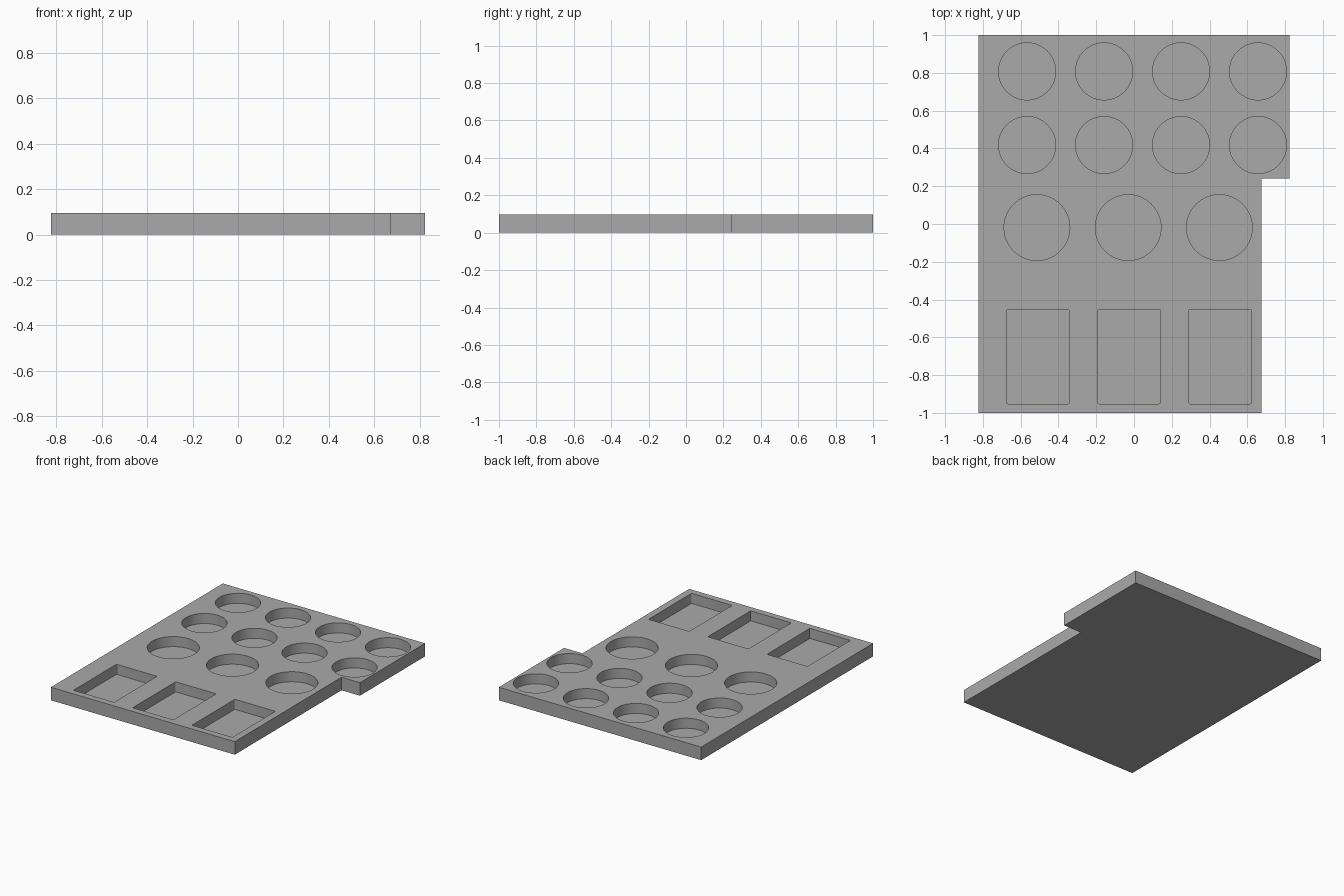
import bpy, bmesh
from mathutils import Matrix

TOP, FLOOR = 0.096, 0.022

cube = bpy.data.objects.get("Cube")
if cube:
    bpy.data.objects.remove(cube, do_unlink=True)

grey = bpy.data.materials.new("plain grey")
grey.use_nodes = True
grey.diffuse_color = (0.4, 0.4, 0.4, 1)
grey.node_tree.nodes["Principled BSDF"].inputs["Base Color"].default_value = (0.4, 0.4, 0.4, 1)


def make_object(name, bm):
    mesh = bpy.data.meshes.new(name)
    bmesh.ops.recalc_face_normals(bm, faces=bm.faces)
    bm.to_mesh(mesh)
    bm.free()
    mesh.materials.append(grey)
    obj = bpy.data.objects.new(name, mesh)
    bpy.context.collection.objects.link(obj)
    return obj


# Tray slab: rectangle with a notch at the front left corner
outline = [(-0.824, -1), (0.674, -1), (0.674, 0.242), (0.824, 0.242), (0.824, 1), (-0.824, 1)]
bm = bmesh.new()
base = bm.faces.new([bm.verts.new((x, y, 0)) for x, y in outline])
walls = bmesh.ops.extrude_face_region(bm, geom=[base])
bmesh.ops.translate(bm, vec=(0, 0, TOP), verts=[v for v in walls["geom"] if isinstance(v, bmesh.types.BMVert)])
tray = make_object("tray", bm)

# Pocket cutters, from the pocket floor to above the slab
bm = bmesh.new()
depth = 0.2
mid = FLOOR + depth / 2


def round_pocket(x, y, radius):
    bmesh.ops.create_cone(bm, cap_ends=True, segments=64, radius1=radius, radius2=radius,
                          depth=depth, matrix=Matrix.Translation((x, y, mid)))


def square_pocket(x, y, width, length):
    place = Matrix.Translation((x, y, mid)) @ Matrix.Diagonal((width, length, depth, 1))
    verts = bmesh.ops.create_cube(bm, size=1, matrix=place)["verts"]
    edges = {e for v in verts for e in v.link_edges
             if abs(e.verts[0].co.z - e.verts[1].co.z) > 0.1}
    bmesh.ops.bevel(bm, geom=list(edges), offset=0.008, segments=3, affect='EDGES', profile=0.5)


for column in range(4):
    for y in (0.418, 0.808):
        round_pocket(-0.566 + 0.4075 * column, y, 0.151)
for column in range(3):
    round_pocket(-0.514 + 0.483 * column, -0.019, 0.174)
    square_pocket(-0.508 + 0.482 * column, -0.702, 0.331, 0.5)
cutter = make_object("pocket_cutter", bm)
cutter.hide_render = True
cutter.hide_viewport = True

# Cut the pockets into the slab
cut = tray.modifiers.new("pockets", 'BOOLEAN')
cut.operation = 'DIFFERENCE'
cut.solver = 'EXACT'
cut.object = cutter
bpy.context.view_layer.objects.active = tray
tray.select_set(True)
bpy.ops.object.modifier_apply(modifier=cut.name)
bpy.data.objects.remove(cutter, do_unlink=True)
bpy.ops.object.shade_smooth_by_angle()
